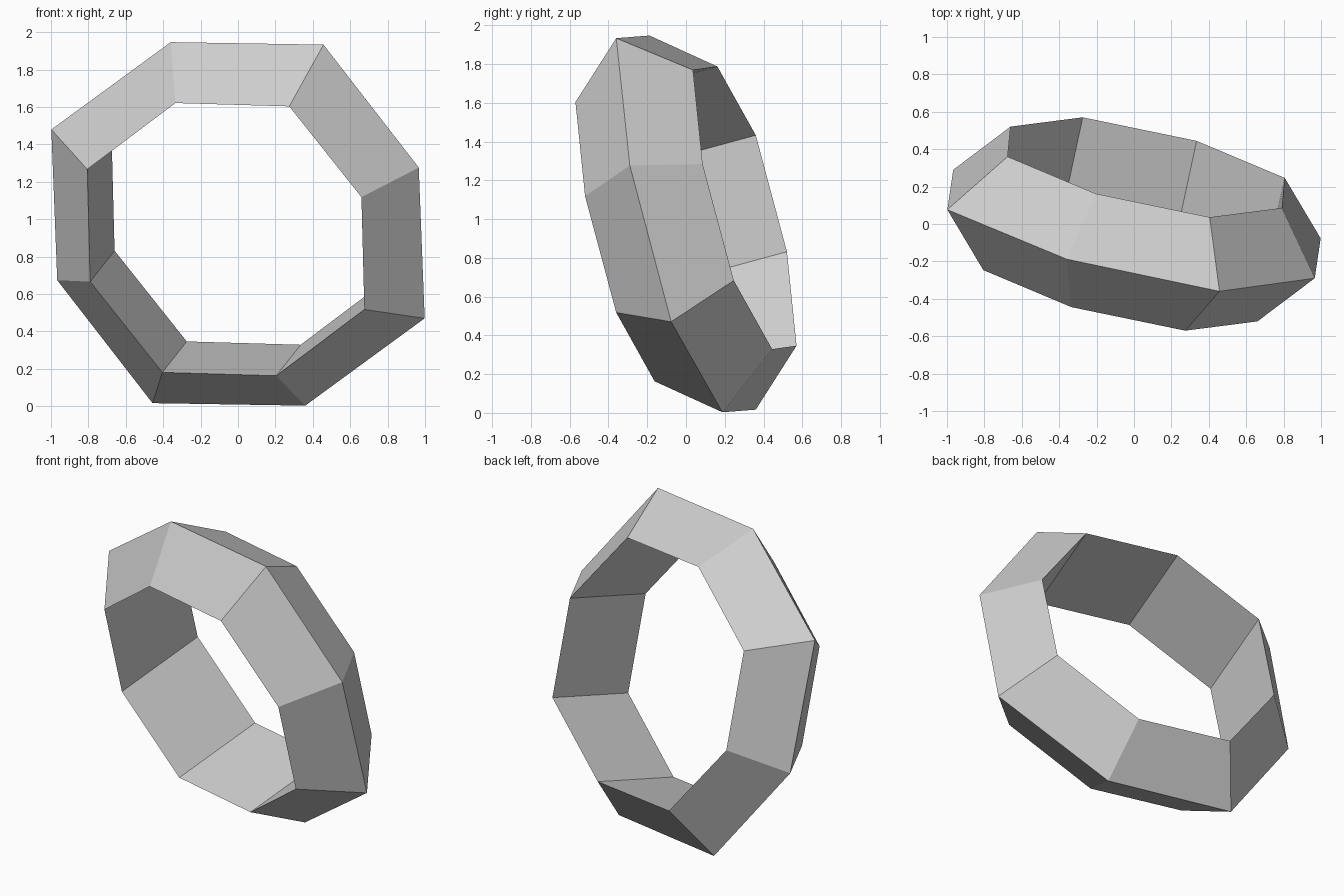
import bpy
import bmesh
from math import cos, sin, pi
from mathutils import Vector, Matrix

cube = bpy.data.objects.get("Cube")
if cube:
    bpy.data.objects.remove(cube, do_unlink=True)

SIDES = 8
HALF_DEPTH = 0.321
# Radii alternate between even and odd corners
OUTER = (1.053, 1.121)
INNER = (0.79, 0.832)

# Plain grey material
grey = bpy.data.materials.new("plain_grey")
grey.use_nodes = True
colour = (0.62, 0.62, 0.62, 1.0)
grey.diffuse_color = colour
grey.node_tree.nodes["Principled BSDF"].inputs["Base Color"].default_value = colour

# Tilted frame of the ring: axis, first corner direction, second direction
axis = Vector((-0.203, -0.945, -0.258)).normalized()
first = Vector((-0.36, -0.187, 0.975))
first = (first - axis * first.dot(axis)).normalized()
second = first.cross(axis)
if second.x < 0:
    second.negate()
centre = Vector((0, 0, 0.975))

# Eight-sided ring with a triangular section: outer ridge, front and back inner edges
bm = bmesh.new()
rings = []
for i in range(SIDES):
    angle = 2 * pi * i / SIDES
    spoke = first * cos(angle) + second * sin(angle)
    outer, inner = OUTER[i % 2], INNER[i % 2]
    section = [(outer, 0), (inner, HALF_DEPTH), (inner, -HALF_DEPTH)]
    rings.append([bm.verts.new(centre + spoke * r + axis * d) for r, d in section])

for i, ring in enumerate(rings):
    following = rings[(i + 1) % SIDES]
    for j in range(3):
        k = (j + 1) % 3
        bm.faces.new((ring[j], ring[k], following[k], following[j]))
bmesh.ops.recalc_face_normals(bm, faces=bm.faces)

mesh = bpy.data.meshes.new("ring")
bm.to_mesh(mesh)
bm.free()
mesh.materials.append(grey)
ring_object = bpy.data.objects.new("ring", mesh)
bpy.context.collection.objects.link(ring_object)
